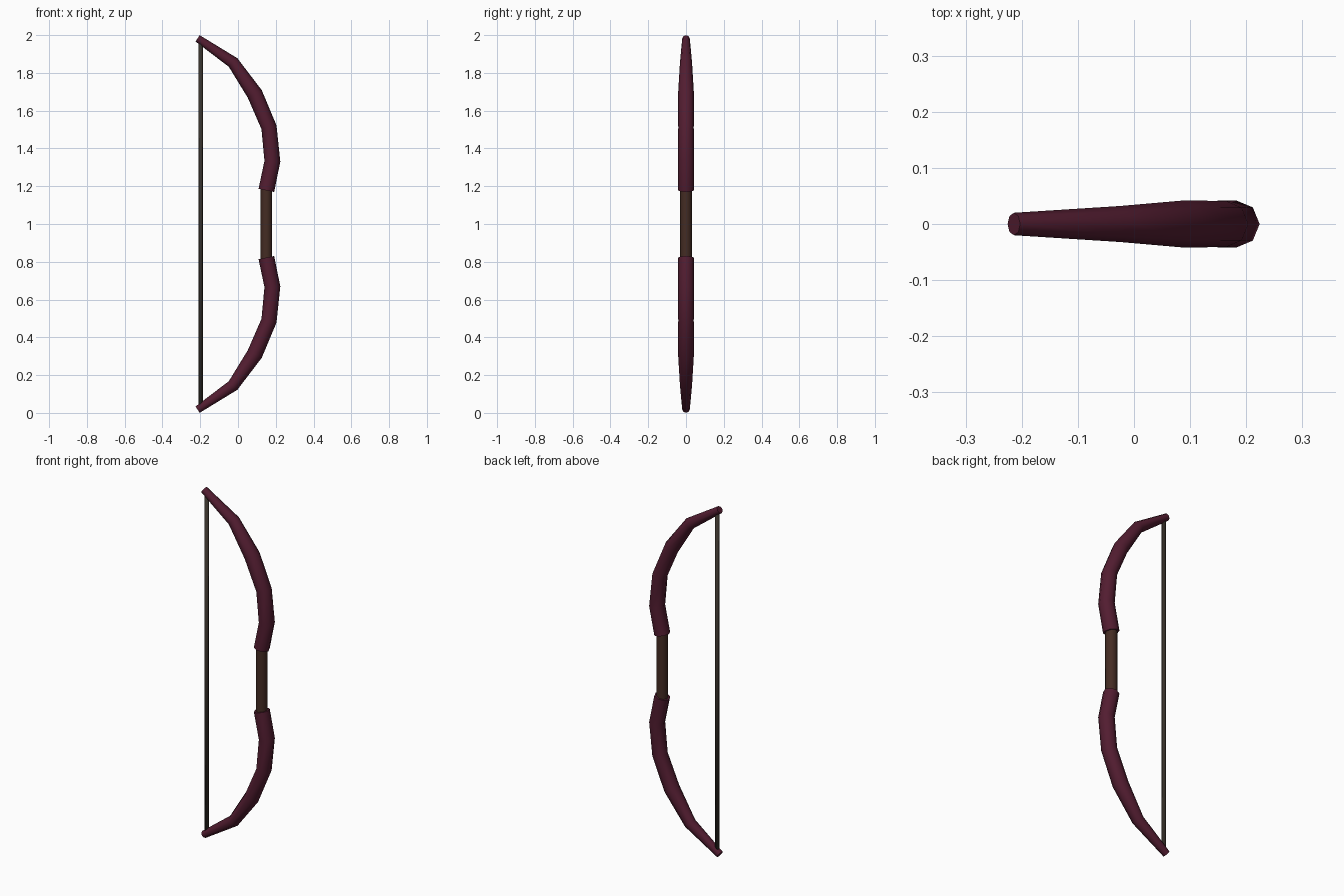
import bpy, bmesh, math
from mathutils import Vector

if "Cube" in bpy.data.objects:
    bpy.data.objects.remove(bpy.data.objects["Cube"])

SIDES = 8


def material(name, rgb):
    m = bpy.data.materials.new(name)
    m.diffuse_color = (*rgb, 1)
    m.use_nodes = True
    m.node_tree.nodes["Principled BSDF"].inputs["Base Color"].default_value = m.diffuse_color
    return m


def tube(name, path, mat, angle):
    """Capped octagonal tube along (x, z, radius) points, rings mitred at each bend."""
    pts = [Vector((x, 0, z)) for x, z, r in path]
    bm = bmesh.new()
    rings = []
    for i, p in enumerate(pts):
        a = (p - pts[i - 1]).normalized() if i else Vector()
        b = (pts[i + 1] - p).normalized() if i < len(pts) - 1 else Vector()
        t = (a + b).normalized()
        side = Vector((t.z, 0, -t.x))
        r = path[i][2]
        ring = []
        for k in range(SIDES):
            ang = 2 * math.pi * k / SIDES
            ring.append(bm.verts.new(p + side * r * math.cos(ang)
                                     + Vector((0, r * math.sin(ang), 0))))
        rings.append(ring)
    for lo, hi in zip(rings, rings[1:]):
        for k in range(SIDES):
            n = (k + 1) % SIDES
            bm.faces.new((lo[k], lo[n], hi[n], hi[k]))
    bm.faces.new(rings[0][::-1])
    bm.faces.new(rings[-1])
    bmesh.ops.recalc_face_normals(bm, faces=bm.faces)
    mesh = bpy.data.meshes.new(name)
    bm.to_mesh(mesh)
    bm.free()
    mesh.materials.append(mat)
    obj = bpy.data.objects.new(name, mesh)
    bpy.context.collection.objects.link(obj)
    bpy.ops.object.select_all(action='DESELECT')
    obj.select_set(True)
    bpy.context.view_layer.objects.active = obj
    bpy.ops.object.shade_smooth_by_angle(angle=math.radians(angle))
    return obj


limb_mat = material("limb_maroon", (0.085, 0.012, 0.03))
grip_mat = material("grip_brown", (0.058, 0.025, 0.017))
string_mat = material("string_dark", (0.04, 0.032, 0.024))

# Upper limb from grip to tip; lower limb mirrored about z = 1
limb = [(0.150, 1.178, 0.042), (0.182, 1.332, 0.042), (0.164, 1.512, 0.041),
        (0.089, 1.688, 0.042), (-0.026, 1.855, 0.032), (-0.214, 1.983, 0.02)]
tube("upper_limb", limb, limb_mat, 60)
tube("lower_limb", [(x, 2 - z, r) for x, z, r in limb], limb_mat, 60)

# Straight handle running into both limbs
tube("grip", [(0.150, 0.80, 0.031), (0.150, 1.20, 0.031)], grip_mat, 60)

# Bowstring between the tips
tube("bowstring", [(-0.197, 0.03, 0.011), (-0.197, 1.97, 0.011)], string_mat, 100)
